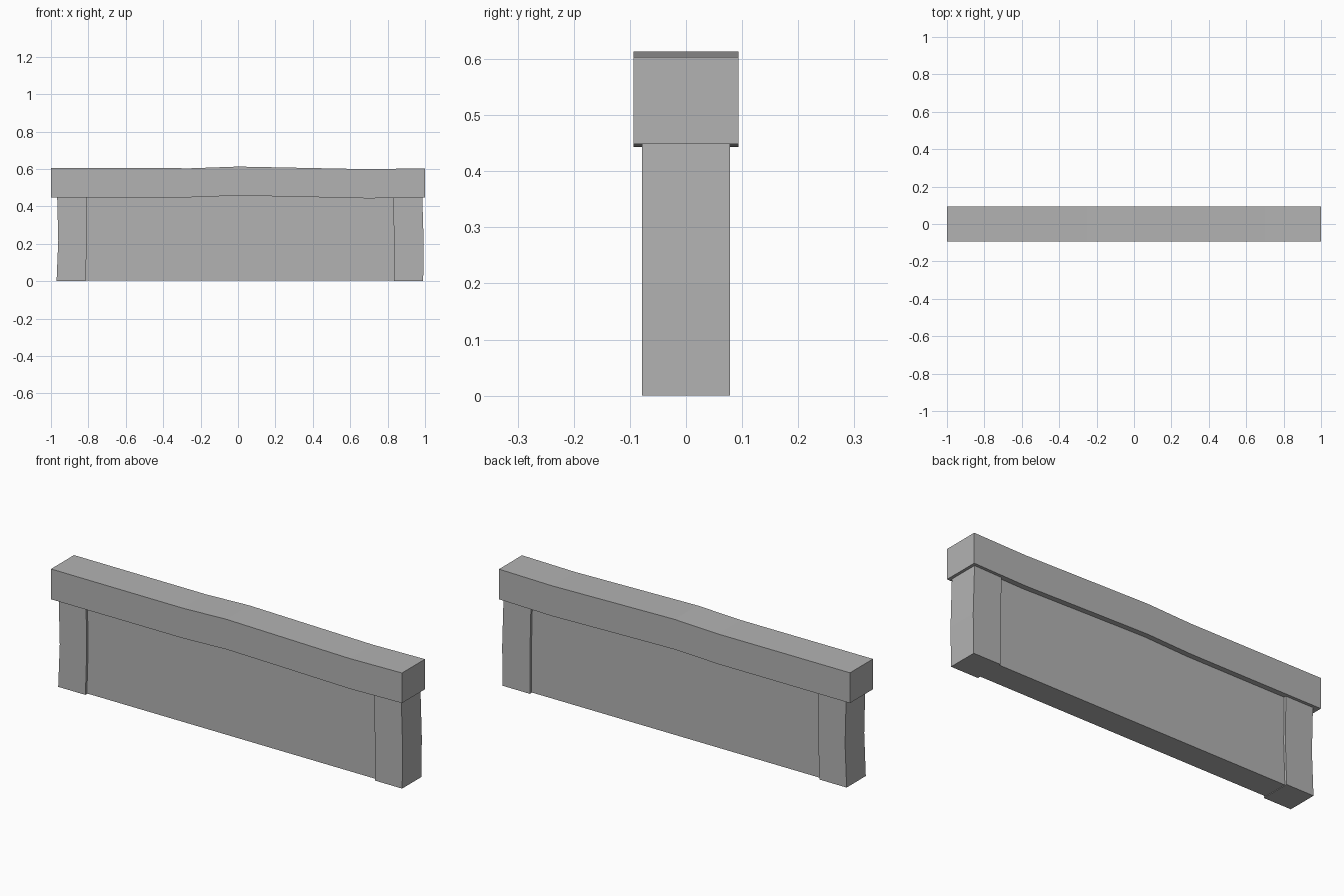
import bpy, bmesh

if "Cube" in bpy.data.objects:
    bpy.data.objects.remove(bpy.data.objects["Cube"])

grey = bpy.data.materials.new("stone_grey")
grey.diffuse_color = (0.45, 0.45, 0.45, 1)
grey.use_nodes = True
grey.node_tree.nodes["Principled BSDF"].inputs["Base Color"].default_value = grey.diffuse_color


def extrude_profile(name, outline, half_depth):
    """Solid made by extruding an x/z outline symmetrically along y."""
    bm = bmesh.new()
    face = bm.faces.new([bm.verts.new((x, -half_depth, z)) for x, z in outline])
    out = bmesh.ops.extrude_face_region(bm, geom=[face])
    verts = [v for v in out["geom"] if isinstance(v, bmesh.types.BMVert)]
    bmesh.ops.translate(bm, verts=verts, vec=(0, 2 * half_depth, 0))
    bmesh.ops.recalc_face_normals(bm, faces=bm.faces[:])
    mesh = bpy.data.meshes.new(name)
    bm.to_mesh(mesh)
    bm.free()
    mesh.materials.append(grey)
    obj = bpy.data.objects.new(name, mesh)
    bpy.context.collection.objects.link(obj)
    return obj


# Slightly wavy coping beam: x, bottom z, top z
stations = [(-1, .449, .605), (-.25, .449, .604), (0, .458, .613),
            (.3, .452, .607), (.7, .443, .599), (1, .449, .604)]
bottom = [(x, b) for x, b, t in stations]
top = [(x, t) for x, b, t in stations]
extrude_profile("coping_beam", bottom + top[::-1], 0.0935)

# Wall panel, set back a little from the posts, tucked into the beam
panel_top = [(x, b + .01) for x, b in bottom[1:-1]]
extrude_profile("wall_panel",
                [(-.85, .003), (.87, .003), (.87, .455)] + panel_top[::-1] + [(-.85, .455)],
                0.066)

# Slightly crooked end posts: left x, right x, z
posts = {
    "left_post": [(-.97, -.815, 0), (-.961, -.808, .22), (-.967, -.811, .46)],
    "right_post": [(.835, .99, 0), (.835, .993, .2), (.829, .985, .46)],
}
for name, rows in posts.items():
    outline = [(r, z) for l, r, z in rows] + [(l, z) for l, r, z in rows[::-1]]
    extrude_profile(name, outline, 0.078)
